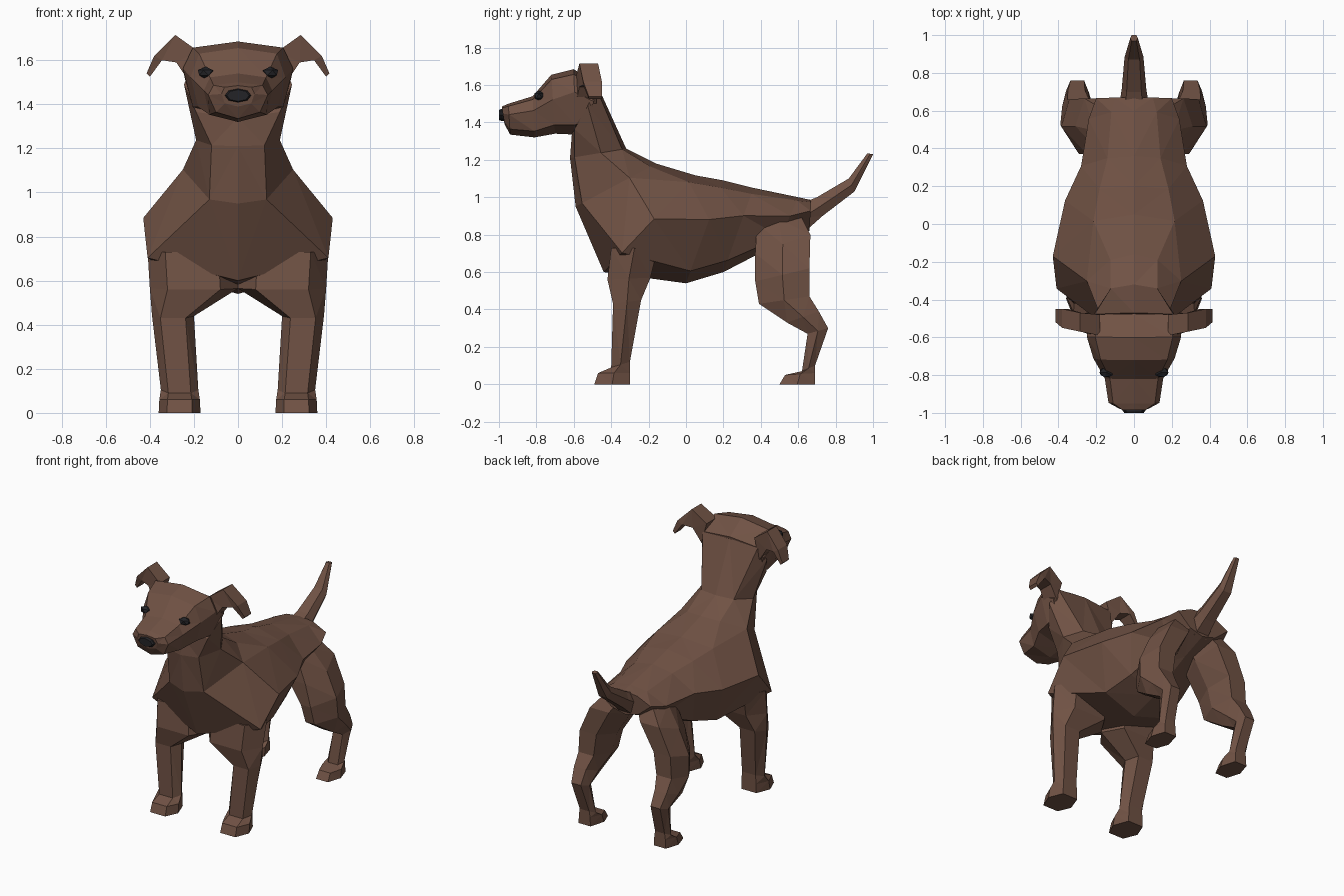
import bpy, bmesh, math


def material(name, rgb):
    m = bpy.data.materials.new(name)
    m.diffuse_color = (*rgb, 1)
    return m


BROWN = material("brown coat", (0.162, 0.084, 0.058))
BLACK = material("dark eyes and nose", (0.017, 0.017, 0.02))


def finish(bm, name, mat, mirror=False):
    bmesh.ops.recalc_face_normals(bm, faces=bm.faces)
    me = bpy.data.meshes.new(name)
    bm.to_mesh(me)
    bm.free()
    me.materials.append(mat)
    ob = bpy.data.objects.new(name, me)
    bpy.context.collection.objects.link(ob)
    if mirror:
        mod = ob.modifiers.new("mirror", 'MIRROR')
        mod.use_mirror_merge = False
    return ob


def loft(name, rings, mat=BROWN, mirror=False):
    bm = bmesh.new()
    loops = [[bm.verts.new(p) for p in r] for r in rings]
    n = len(loops[0])
    for a, b in zip(loops, loops[1:]):
        for i in range(n):
            j = (i + 1) % n
            bm.faces.new((a[i], a[j], b[j], b[i]))
    bm.faces.new(loops[0])
    bm.faces.new(loops[-1][::-1])
    bmesh.ops.triangulate(bm, faces=[f for f in bm.faces if len(f.verts) == 4])
    return finish(bm, name, mat, mirror)


def body_ring(ty, tz, by, bz, w, f, wl, g, up=0.5, uf=0.07):
    """Symmetric ring from a top point to a bottom point: ridge w at f, lower edge wl at g."""
    half = [(0, 0), (up * w, uf), (w, f), (wl, g), (0, 1)]
    pts = half + [(-x, t) for x, t in half[3:0:-1]]
    return [(x, ty + (by - ty) * t, tz + (bz - tz) * t) for x, t in pts]


def leg_ring(fy, fz, by, bz, xc, hw, outer=0.6):
    """Six-sided ring from a front point to a back point; outer = x of the outer front corner."""
    pts = [(-0.6, 0), (outer, 0), (1, 0.5), (0.6, 1), (-0.6, 1), (-1, 0.45)]
    return [(xc + hw * x, fy + (by - fy) * t, fz + (bz - fz) * t) for x, t in pts]


# Torso and neck
loft("torso", [body_ring(*r) for r in [
    (-0.47, 1.59, -0.61, 1.34, 0.245, 0.4, 0.19, 0.9, 0.85, 0.05),
    (-0.32, 1.26, -0.62, 1.21, 0.19, 0.45, 0.12, 0.92, 0.65, 0.07),
    (-0.16, 1.18, -0.59, 0.95, 0.25, 0.33, 0.13, 0.92),
    (0.05, 1.117, -0.44, 0.60, 0.43, 0.45, 0.41, 0.80),
    (0.20, 1.09, 0.00, 0.54, 0.365, 0.38, 0.25, 0.88),
    (0.36, 1.05, 0.20, 0.60, 0.28, 0.33, 0.21, 0.86),
    (0.60, 1.00, 0.49, 0.75, 0.24, 0.40, 0.16, 0.85),
    (0.67, 0.985, 0.66, 0.82, 0.20, 0.35, 0.10, 0.85)]])

# Head and muzzle
loft("head", [body_ring(*r, 0.82, 0.08) for r in [
    (-0.475, 1.60, -0.52, 1.38, 0.24, 0.4, 0.20, 0.85),
    (-0.60, 1.685, -0.59, 1.335, 0.25, 0.35, 0.205, 0.85),
    (-0.72, 1.655, -0.70, 1.34, 0.215, 0.42, 0.18, 0.85),
    (-0.82, 1.54, -0.81, 1.32, 0.155, 0.35, 0.13, 0.85),
    (-0.95, 1.50, -0.94, 1.335, 0.135, 0.35, 0.10, 0.82),
    (-0.985, 1.485, -0.97, 1.39, 0.075, 0.4, 0.06, 0.85)]])

# Ears folding outward
ears = [(0.18, 1.64, 0.22, 1.50, -0.59, -0.48),
        (0.285, 1.715, 0.28, 1.59, -0.57, -0.47),
        (0.38, 1.62, 0.345, 1.60, -0.55, -0.45),
        (0.415, 1.54, 0.40, 1.525, -0.52, -0.45)]
loft("ear", [[(ux, a, uz), (ux, b, uz), (lx, b, lz), (lx, a, lz)]
             for ux, uz, lx, lz, a, b in ears], mirror=True)

# Legs with paws; the front pair meets under the chest
loft("front_leg", [leg_ring(*r) for r in [
    (-0.40, 0.73, -0.15, 0.73, 0.21, 0.20),
    (-0.42, 0.56, -0.19, 0.57, 0.20, 0.20),
    (-0.39, 0.43, -0.24, 0.45, 0.295, 0.095),
    (-0.40, 0.09, -0.30, 0.12, 0.265, 0.085),
    (-0.47, 0.06, -0.30, 0.06, 0.265, 0.092),
    (-0.49, 0.00, -0.30, 0.00, 0.265, 0.095)]], mirror=True)
loft("hind_leg", [leg_ring(*r) for r in [
    (0.38, 0.86, 0.61, 0.91, 0.11, 0.10, 0.7),
    (0.37, 0.70, 0.665, 0.80, 0.19, 0.12, 0.5),
    (0.37, 0.55, 0.66, 0.62, 0.28, 0.105, 0.1),
    (0.39, 0.43, 0.66, 0.47, 0.295, 0.095, 0.1),
    (0.54, 0.33, 0.71, 0.39, 0.305, 0.075),
    (0.65, 0.27, 0.76, 0.30, 0.30, 0.06),
    (0.62, 0.07, 0.69, 0.10, 0.285, 0.06),
    (0.53, 0.05, 0.69, 0.06, 0.285, 0.07),
    (0.50, 0.00, 0.69, 0.00, 0.285, 0.075)]], mirror=True)

# Tail
loft("tail", [leg_ring(*r) for r in [
    (0.60, 0.96, 0.64, 0.82, 0, 0.08),
    (0.70, 1.00, 0.73, 0.90, 0, 0.065),
    (0.87, 1.10, 0.90, 1.03, 0, 0.05),
    (0.97, 1.235, 1.00, 1.23, 0, 0.02)]])

# Eyes
bm = bmesh.new()
bmesh.ops.create_icosphere(bm, subdivisions=1, radius=1)
for v in bm.verts:
    v.co = (0.145 + 0.042 * v.co.x, -0.785 + 0.03 * v.co.y, 1.543 + 0.028 * v.co.z)
finish(bm, "eye", BLACK, mirror=True)

# Nose
loft("nose", [[(s * 0.06 * math.cos(i * math.pi / 4), y,
                1.44 + s * 0.031 * math.sin(i * math.pi / 4)) for i in range(8)]
              for y, s in [(-0.96, 1.0), (-0.99, 1.0), (-1.0, 0.85)]], BLACK)
